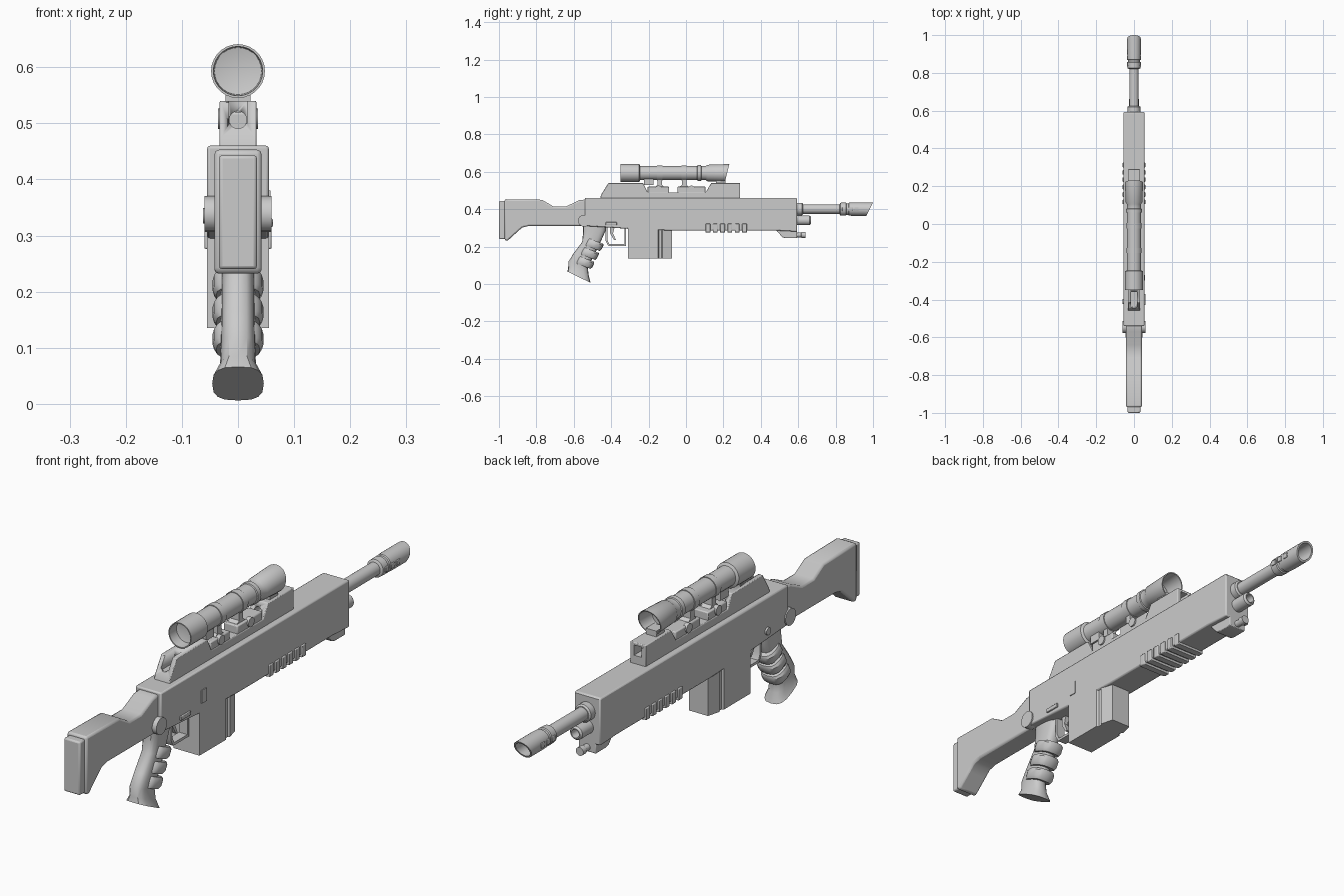
import bpy, bmesh, math

cube = bpy.data.objects.get("Cube")
if cube:
    bpy.data.objects.remove(cube)

GREY = bpy.data.materials.new("plain grey")
GREY.use_nodes = True
COLOUR = (0.6, 0.6, 0.6, 1)
GREY.diffuse_color = COLOUR
GREY.node_tree.nodes["Principled BSDF"].inputs["Base Color"].default_value = COLOUR


def finish(name, bm, bevel=0.0, angle=35):
    """Turn a bmesh into a named, shaded, optionally bevelled object."""
    bmesh.ops.remove_doubles(bm, verts=bm.verts, dist=1e-5)
    bmesh.ops.recalc_face_normals(bm, faces=bm.faces)
    mesh = bpy.data.meshes.new(name)
    bm.to_mesh(mesh)
    bm.free()
    mesh.materials.append(GREY)
    ob = bpy.data.objects.new(name, mesh)
    bpy.context.collection.objects.link(ob)
    bpy.ops.object.select_all(action='DESELECT')
    ob.select_set(True)
    bpy.context.view_layer.objects.active = ob
    bpy.ops.object.shade_smooth_by_angle(angle=math.radians(angle))
    if bevel:
        mod = ob.modifiers.new("soft edges", 'BEVEL')
        mod.width = bevel
        mod.segments = 2
        mod.limit_method = 'ANGLE'
        mod.angle_limit = math.radians(40)
    return ob


def prism(name, profile, half, x=0.0, bevel=0.0):
    """Side outline in (y, z), extruded across x."""
    bm = bmesh.new()
    face = bm.faces.new([bm.verts.new((x - half, y, z)) for y, z in profile])
    new = bmesh.ops.extrude_face_region(bm, geom=[face])["geom"]
    moved = [v for v in new if isinstance(v, bmesh.types.BMVert)]
    bmesh.ops.translate(bm, verts=moved, vec=(2 * half, 0, 0))
    return finish(name, bm, bevel)


def box(name, y0, y1, z0, z1, half, x=0.0, bevel=0.0):
    return prism(name, [(y0, z0), (y1, z0), (y1, z1), (y0, z1)], half, x, bevel)


def loft(name, rings):
    """Skin closed rings of points and cap both ends."""
    bm = bmesh.new()
    rows = [[bm.verts.new(p) for p in ring] for ring in rings]
    n = len(rows[0])
    for a, b in zip(rows, rows[1:]):
        for i in range(n):
            j = (i + 1) % n
            bm.faces.new((a[i], a[j], b[j], b[i]))
    bm.faces.new(rows[0])
    bm.faces.new(rows[-1])
    return finish(name, bm)


def tube(name, z, profile, x=0.0, sides=24):
    """Turned part along y; profile holds (y, radius[, slant])."""
    rings = []
    for y, r, *slant in profile:
        k = slant[0] if slant else 0
        ring = []
        for i in range(sides):
            a = 2 * math.pi * i / sides
            c, s = r * math.cos(a), r * math.sin(a)
            ring.append((x + c, y + k * s, z + s))
        rings.append(ring)
    return loft(name, rings)


def disc(name, y, z, r, x0, x1, sides=16):
    """Round pin lying across x."""
    ring = lambda x: [(x, y + r * math.cos(2 * math.pi * i / sides),
                       z + r * math.sin(2 * math.pi * i / sides)) for i in range(sides)]
    return loft(name, [ring(x0), ring(x1)])


# Stock and butt pad
prism("stock", [(-.97, .235), (-.955, .23), (-.90, .28), (-.875, .302), (-.84, .31),
                (-.53, .31), (-.53, .452), (-.57, .448), (-.64, .415), (-.71, .415),
                (-.77, .45), (-.97, .453)], .042, bevel=.008)
box("butt_pad", -1, -.965, .24, .443, .034, bevel=.006)

# Receiver body with fore-end
prism("receiver", [(-.54, .46), (-.54, .31), (-.31, .295), (-.075, .285), (.49, .285),
                   (.594, .28), (.594, .455), (.59, .46)], .055, bevel=.005)
for side, sx in (("right", -1), ("left", 1)):
    disc("grip_pin_" + side, -.545, .338, .032, sx * .03, sx * .06)
    for i in range(6):
        y = .105 + i * .039
        box(f"rib_{side}_{i}", y, y + .025, .276, .322, .008, sx * .052, .003)
for i in range(6):
    y = .105 + i * .039
    box(f"rib_bottom_{i}", y, y + .025, .276, .29, .05)
disc("selector_knob", -.41, .335, .014, -.062, -.05)
box("release_lever", -.43, -.37, .315, .33, .004, .058, .002)
box("bolt_catch", -.30, -.27, .33, .38, .002, .056)

# Magazine, narrowed towards its front face
bm = bmesh.new()
outline = [(-.055, -.31), (.055, -.31), (.055, -.15), (.047, -.145), (.047, -.13),
           (.053, -.125), (.04, -.075), (-.04, -.075), (-.053, -.125),
           (-.047, -.13), (-.047, -.145), (-.055, -.15)]
base = bm.faces.new([bm.verts.new((x, y, .135)) for x, y in outline])
top = bmesh.ops.extrude_face_region(bm, geom=[base])["geom"]
bmesh.ops.translate(bm, verts=[v for v in top if isinstance(v, bmesh.types.BMVert)], vec=(0, 0, .17))
finish("magazine", bm)

# Pistol grip: rounded sections between a back and a front point (y, z)
GRIP = [((-.55, .32), (-.43, .32), .030), ((-.55, .28), (-.43, .285), .030),
        ((-.555, .225), (-.465, .205), .030), ((-.60, .165), (-.50, .135), .030),
        ((-.628, .12), (-.525, .085), .031), ((-.63, .085), (-.52, .045), .032),
        ((-.634, .066), (-.51, .006), .046)]


def section(back, front, half, sides=16):
    ring = []
    for i in range(sides):
        a = 2 * math.pi * i / sides
        c, s = math.cos(a), math.sin(a)
        t = .5 + .5 * math.copysign(abs(c) ** .7, c)
        ring.append((half * math.copysign(abs(s) ** .7, s),
                     back[0] + (front[0] - back[0]) * t,
                     back[1] + (front[1] - back[1]) * t))
    return ring


loft("pistol_grip", [section(*g) for g in GRIP])


def along(t):
    """Front edge of the grip between its second and fifth sections."""
    return -.445 - .075 * t, .225 - .145 * t


for i in range(3):
    rings = []
    for step, grow in ((0, .6), (.06, 1), (.2, 1), (.26, .6)):
        y, z = along(.05 + i * .33 + step)
        rings.append(section((y - .075, z + .028), (y + .012 * grow, z - .004), .03 + .015 * grow))
    loft(f"grip_band_{i}", rings)

# Trigger and guard
prism("trigger_guard", [(-.43, .31), (-.43, .23), (-.415, .203), (-.32, .203), (-.32, .31),
                        (-.33, .31), (-.33, .213), (-.41, .213), (-.42, .235), (-.42, .31)], .018)
prism("trigger", [(-.405, .31), (-.38, .31), (-.39, .27), (-.375, .235), (-.385, .235),
                  (-.405, .27)], .008)

# Sight rail with two raised posts
rail = prism("sight_rail", [(-.46, .45), (-.455, .475), (-.415, .54), (-.23, .54), (-.205, .49),
                            (.105, .49), (.135, .54), (.29, .54), (.29, .45)],
             .033, bevel=.003)
cutters = [tube("sight_bore_cutter", .506, [(-.6, .0155), (.5, .0155)]),
           box("rear_notch_cutter", -.44, -.36, .491, .56, .016),
           box("front_notch_cutter", .245, .32, .491, .53, .016)]
for cutter in cutters:
    cut = rail.modifiers.new("cut", 'BOOLEAN')
    cut.object = cutter
    cut.operation = 'DIFFERENCE'
    cut.solver = 'EXACT'
    cutter.hide_render = True
    cutter.hide_set(True)

# Scope, its mounts and turret
tube("scope", .593, [(-.30, 0), (-.31, .042), (-.35, .044), (-.35, .048), (-.25, .048),
                     (-.245, .038), (.06, .038), (.062, .042), (.08, .042), (.082, .038),
                     (.105, .038), (.115, .044), (.22, .048, .25), (.22, .044, .25),
                     (.15, .038), (.15, 0)], sides=28)
for i, (y0, y1) in enumerate([(-.205, -.09), (-.045, .105)]):
    box(f"mount_base_{i}", y0, y1, .485, .52, .03, bevel=.004)
    mid = (y0 + y1) / 2
    for sx in (-1, 1):
        disc(f"mount_screw_{i}_{'left' if sx > 0 else 'right'}", mid, .508, .018, sx * .02, sx * .036)
for i, y in enumerate((-.14, -.01)):
    prism(f"mount_stem_{i}", [(y - .035, .51), (y + .035, .51), (y + .012, .53),
                              (y + .012, .57), (y - .012, .57), (y - .012, .53)], .02)
    tube(f"mount_ring_{i}", .593, [(y - .014, .036), (y - .014, .041), (y + .014, .041), (y + .014, .036)])
for y0 in (-.225, .16):
    box("scope_foot", y0, y0 + .05, .53, .562, .022)

# Barrel with slanted hollow muzzle
tube("barrel_collar", .40, [(.58, .034), (.62, .034), (.625, .028)])
tube("barrel", .40, [(.58, .025), (.86, .025)])
tube("muzzle", .40, [(.82, .025), (.825, .034), (.855, .035), (.858, .031), (.868, .031),
                     (.871, .035), (.90, .036), (.982, .036, .5), (.982, .029, .5),
                     (.90, .027), (.90, 0)])
for i in range(3):
    y = .835 + i * .033
    for sx in (-1, 1):
        box(f"muzzle_vent_{i}", y, y + .022, .39, .41, .003, sx * .035, .002)

# Tubes and block beneath the barrel
tube("gas_tube", .34, [(.58, .026), (.66, .026), (.667, .02), (.667, .016), (.62, .014), (.62, 0)])
prism("front_block", [(.48, .29), (.515, .25), (.53, .245), (.594, .245), (.594, .29)], .036, bevel=.003)
tube("guide_rod", .262, [(.57, .013), (.615, .013), (.618, .016), (.64, .016)], sides=16)
